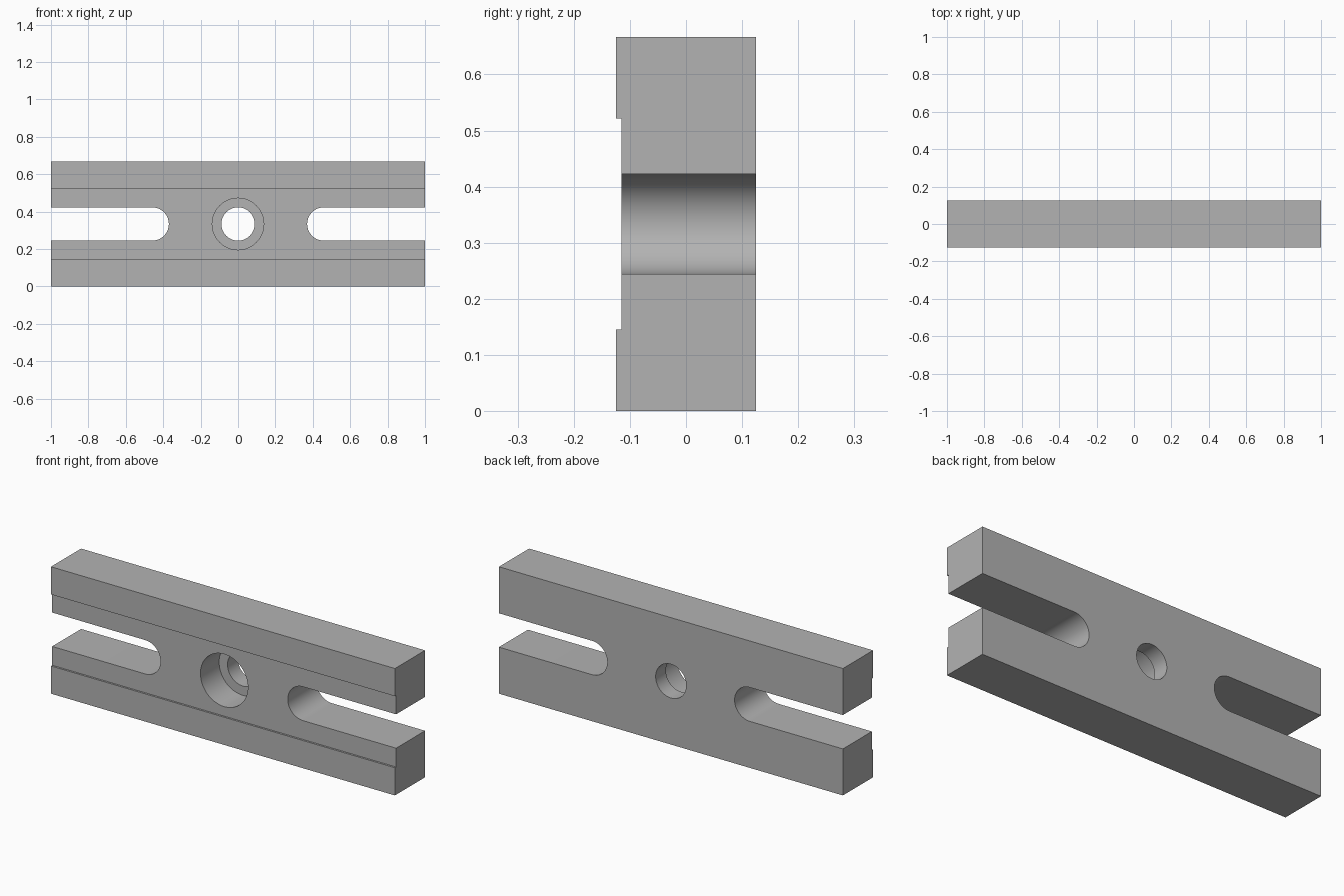
import bpy, bmesh, math

if "Cube" in bpy.data.objects:
    bpy.data.objects.remove(bpy.data.objects["Cube"], do_unlink=True)

LENGTH, HEIGHT, HALF_DEPTH = 2.0, 0.667, 0.125
MID = HEIGHT / 2
GROOVE_HALF, GROOVE_DEPTH = 0.188, 0.01
HOLE_R, BORE_R, BORE_FLOOR = 0.089, 0.138, 0.04
SLOT_TIP = 0.37

steel = bpy.data.materials.new("plain grey steel")
steel.use_nodes = True
GREY = (0.45, 0.45, 0.45, 1)
steel.diffuse_color = GREY
steel.node_tree.nodes["Principled BSDF"].inputs["Base Color"].default_value = GREY


def prism(name, outline, to_3d, offset):
    """Extrude a flat outline into a closed solid."""
    bm = bmesh.new()
    face = bm.faces.new([bm.verts.new(to_3d(*p)) for p in outline])
    ext = bmesh.ops.extrude_face_region(bm, geom=[face])
    moved = [v for v in ext["geom"] if isinstance(v, bmesh.types.BMVert)]
    bmesh.ops.translate(bm, verts=moved, vec=offset)
    bmesh.ops.recalc_face_normals(bm, faces=bm.faces)
    mesh = bpy.data.meshes.new(name)
    bm.to_mesh(mesh)
    bm.free()
    mesh.materials.append(steel)
    obj = bpy.data.objects.new(name, mesh)
    bpy.context.collection.objects.link(obj)
    return obj


def arc(cx, radius, start, end, steps):
    return [(cx + radius * math.cos(start + (end - start) * i / steps),
             MID + radius * math.sin(start + (end - start) * i / steps))
            for i in range(steps + 1)]


def cutter(name, outline, y0, y1):
    obj = prism(name, outline, lambda x, z: (x, y0, z), (0, y1 - y0, 0))
    obj.hide_render = True
    return obj


# Bar with a shallow wide channel along its front
front, floor = -HALF_DEPTH, -HALF_DEPTH + GROOVE_DEPTH
low, high = MID - GROOVE_HALF, MID + GROOVE_HALF
profile = [(HALF_DEPTH, 0), (HALF_DEPTH, HEIGHT), (front, HEIGHT), (front, high),
           (floor, high), (floor, low), (front, low), (front, 0)]
bar = prism("slotted_clamp_bar", profile,
            lambda y, z: (-LENGTH / 2, y, z), (LENGTH, 0, 0))

# Open slots at both ends, through hole and counterbore in the middle
cutters = []
for side, name in ((1, "left_slot_cutter"), (-1, "right_slot_cutter")):
    tip = arc(SLOT_TIP + HOLE_R, HOLE_R, math.pi / 2, 1.5 * math.pi, 32)
    outline = tip + [(1.2, MID - HOLE_R), (1.2, MID + HOLE_R)]
    cutters.append(cutter(name, [(side * x, z) for x, z in outline], -0.3, 0.3))
cutters.append(cutter("through_hole_cutter",
                      arc(0, HOLE_R, 0, math.tau, 64)[:-1], -0.3, 0.3))
cutters.append(cutter("counterbore_cutter",
                      arc(0, BORE_R, 0, math.tau, 64)[:-1], -0.3, BORE_FLOOR))

bpy.ops.object.select_all(action="DESELECT")
bar.select_set(True)
bpy.context.view_layer.objects.active = bar
for cut in cutters:
    mod = bar.modifiers.new(cut.name, "BOOLEAN")
    mod.operation, mod.solver, mod.object = "DIFFERENCE", "EXACT", cut
    bpy.ops.object.modifier_apply(modifier=mod.name)
    bpy.data.objects.remove(cut, do_unlink=True)

# Smooth curved walls, crisp machined edges
bpy.ops.object.shade_smooth_by_angle(angle=math.radians(30))
